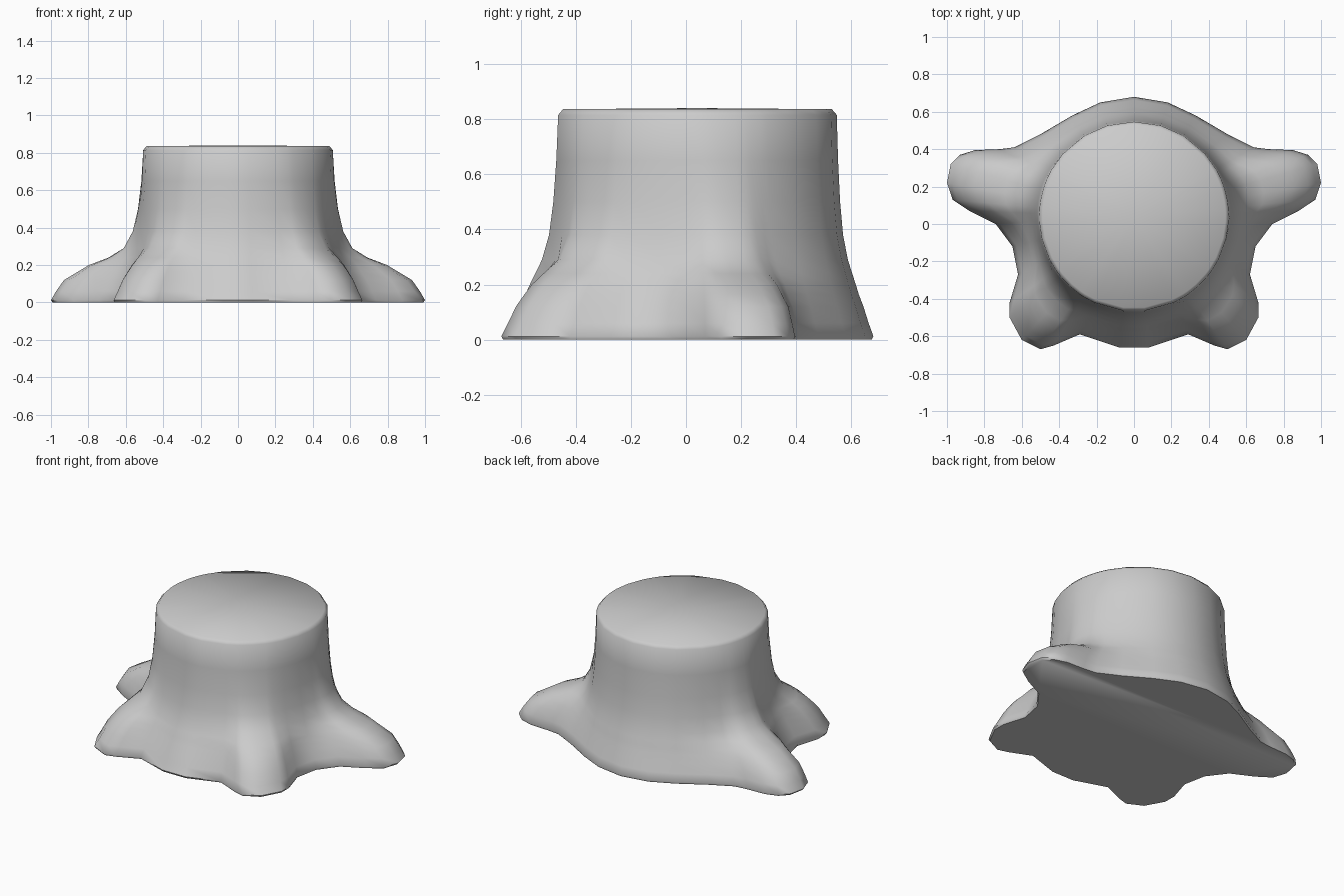
import bpy, bmesh, math

if "Cube" in bpy.data.objects:
    bpy.data.objects.remove(bpy.data.objects["Cube"])

CENTRE_Y, TOP_R = 0.04, 0.507

# Ground outline, right half, from the back round to the front
half = [(0, .68), (.18, .65), (.33, .58), (.5, .48), (.64, .41), (.72, .40), (.85, .395),
        (.93, .37), (.98, .32), (1, .22), (.97, .13), (.88, .07), (.74, 0), (.65, -.12),
        (.62, -.27), (.665, -.42), (.665, -.5), (.6, -.62), (.5, -.67), (.43, -.65),
        (.29, -.59), (.08, -.66)]
outline = half + [(-x, y) for x, y in reversed(half[1:])]

# Height, flare of the trunk, spread of the side roots, spread of the front roots
levels = [(.012, 1, 1, 1), (.06, .87, .98, .97), (.12, .73, .92, .92), (.165, .6, .76, .84),
          (.2, .52, .63, .74), (.24, .42, .37, .55), (.29, .3, .19, .25), (.38, .17, .1, .1),
          (.5, .09, .05, .04), (.65, .035, .02, .01), (.815, 0, 0, 0)]

bm = bmesh.new()


def ring(z, flare, side, front, scale=1.0):
    verts = []
    for x, y in outline:
        dx, dy = x, y - CENTRE_Y
        base = math.hypot(dx, dy)
        skirt = .165 - .03 * dy / base
        root = base - TOP_R - skirt
        spread = front if y < -.25 else side
        r = (TOP_R + skirt * flare + root * spread) * scale
        verts.append(bm.verts.new((dx / base * r, CENTRE_Y + dy / base * r, z)))
    return verts


# Bottom lip, flared body with roots, then the bevelled rim
rings = [ring(0, 1, 1, 1, .99)]
rings += [ring(*level) for level in levels]
rings.append(ring(.836, 0, 0, 0, .965))

for low, high in zip(rings, rings[1:]):
    for i in range(len(low)):
        j = (i + 1) % len(low)
        bm.faces.new((low[i], low[j], high[j], high[i]))

# Flat underside and slightly domed cut top
bm.faces.new(rings[0])
peak = bm.verts.new((0, CENTRE_Y, .84))
top = rings[-1]
for i in range(len(top)):
    bm.faces.new((top[i], top[(i + 1) % len(top)], peak))
bmesh.ops.recalc_face_normals(bm, faces=bm.faces)

mesh = bpy.data.meshes.new("tree_stump")
bm.to_mesh(mesh)
bm.free()
stump = bpy.data.objects.new("tree_stump", mesh)
bpy.context.collection.objects.link(stump)
bpy.context.view_layer.objects.active = stump
stump.select_set(True)
bpy.ops.object.shade_smooth_by_angle(angle=math.radians(50))
